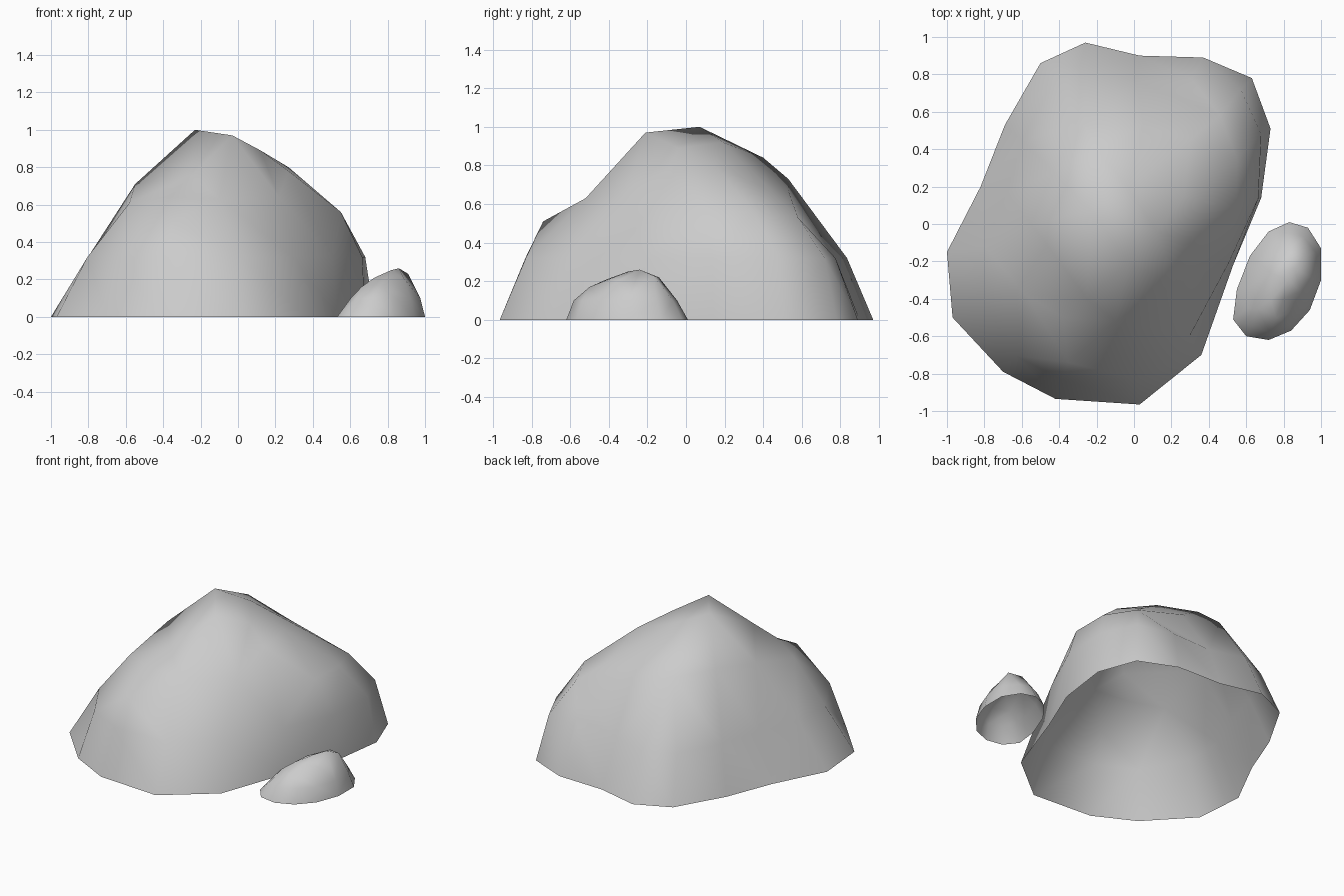
import bpy, bmesh
from mathutils import Vector
from mathutils.geometry import delaunay_2d_cdt


def rock(name, centre, base, shrink, ring_z, crown):
    """Open-bottomed rock: ground outline, a scaled lower ring, then crown points."""
    c = Vector(centre)
    pts = [Vector((x, y, 0)) for x, y in base]
    for (x, y), k in zip(base, shrink):
        p = c + (Vector((x, y)) - c) * k
        pts.append(Vector((p.x, p.y, ring_z)))
    pts += [Vector(p) for p in crown]

    # triangulate in a plan spread outwards at the bottom, so steep walls stay clean
    n = len(base)
    flat = [c + (Vector(b) - c) * 1.6 for b in base]
    flat += [c + (Vector(b) - c) * 1.15 for b in base]
    flat += [p.xy for p in pts[2 * n:]]
    _, _, faces, origin, _, _ = delaunay_2d_cdt(flat, [], [list(range(n))], 1, 1e-5)
    bm = bmesh.new()
    verts = [bm.verts.new(p) for p in pts]
    for f in faces:
        ids = [origin[i][0] for i in f]
        a, b, d = (flat[i] for i in ids)
        if (b - a).cross(d - a) < 0:
            ids.reverse()
        bm.faces.new([verts[i] for i in ids]).smooth = True
    mesh = bpy.data.meshes.new(name)
    bm.to_mesh(mesh)
    bm.free()
    obj = bpy.data.objects.new(name, mesh)
    bpy.context.collection.objects.link(obj)
    return obj


# Large boulder
rock(
    "large_rock", (-0.1, 0),
    [(0.03, -0.965), (0.36, -0.70), (0.53, -0.22), (0.68, 0.14),
     (0.73, 0.51), (0.63, 0.78), (0.37, 0.89), (0.03, 0.90),
     (-0.26, 0.97), (-0.50, 0.86), (-0.69, 0.53), (-0.82, 0.20),
     (-1.0, -0.15), (-0.97, -0.50), (-0.70, -0.79), (-0.42, -0.935)],
    [.86, .86, .96, .98, .94, .92, .87, .85,
     .86, .86, .84, .81, .78, .81, .89, .89],
    0.32,
    [(-0.23, 0.07, 1.0), (-0.03, -0.21, 0.97), (-0.03, 0.19, 0.92),
     (-0.20, 0.40, 0.84), (-0.25, -0.40, 0.755), (0.27, 0.15, 0.80),
     (0.27, -0.09, 0.78), (0.55, 0.08, 0.56), (0.55, 0.35, 0.56),
     (0.46, 0.58, 0.53), (0.30, 0.45, 0.66), (0.05, 0.53, 0.67),
     (-0.27, 0.53, 0.73), (-0.43, 0.28, 0.74), (-0.55, 0.0, 0.71),
     (-0.58, -0.38, 0.61), (-0.38, -0.50, 0.64), (-0.35, -0.74, 0.51),
     (-0.10, -0.52, 0.63), (0.22, -0.32, 0.64), (0.12, -0.04, 0.89)])

# Small stone
rock(
    "small_rock", (0.79, -0.3),
    [(0.53, -0.51), (0.55, -0.35), (0.62, -0.17), (0.72, -0.04),
     (0.83, 0.01), (0.93, -0.02), (1.0, -0.13), (1.0, -0.30),
     (0.94, -0.46), (0.84, -0.57), (0.72, -0.62), (0.60, -0.60)],
    [.72, .74, .78, .82, .82, .83, .87, .88, .88, .88, .88, .82],
    0.10,
    [(0.86, -0.24, 0.26), (0.82, -0.30, 0.25), (0.91, -0.17, 0.23),
     (0.73, -0.41, 0.21), (0.66, -0.45, 0.16), (0.80, -0.40, 0.21),
     (0.82, -0.14, 0.22), (0.73, -0.26, 0.20), (0.89, -0.36, 0.20),
     (0.76, -0.50, 0.17)])
